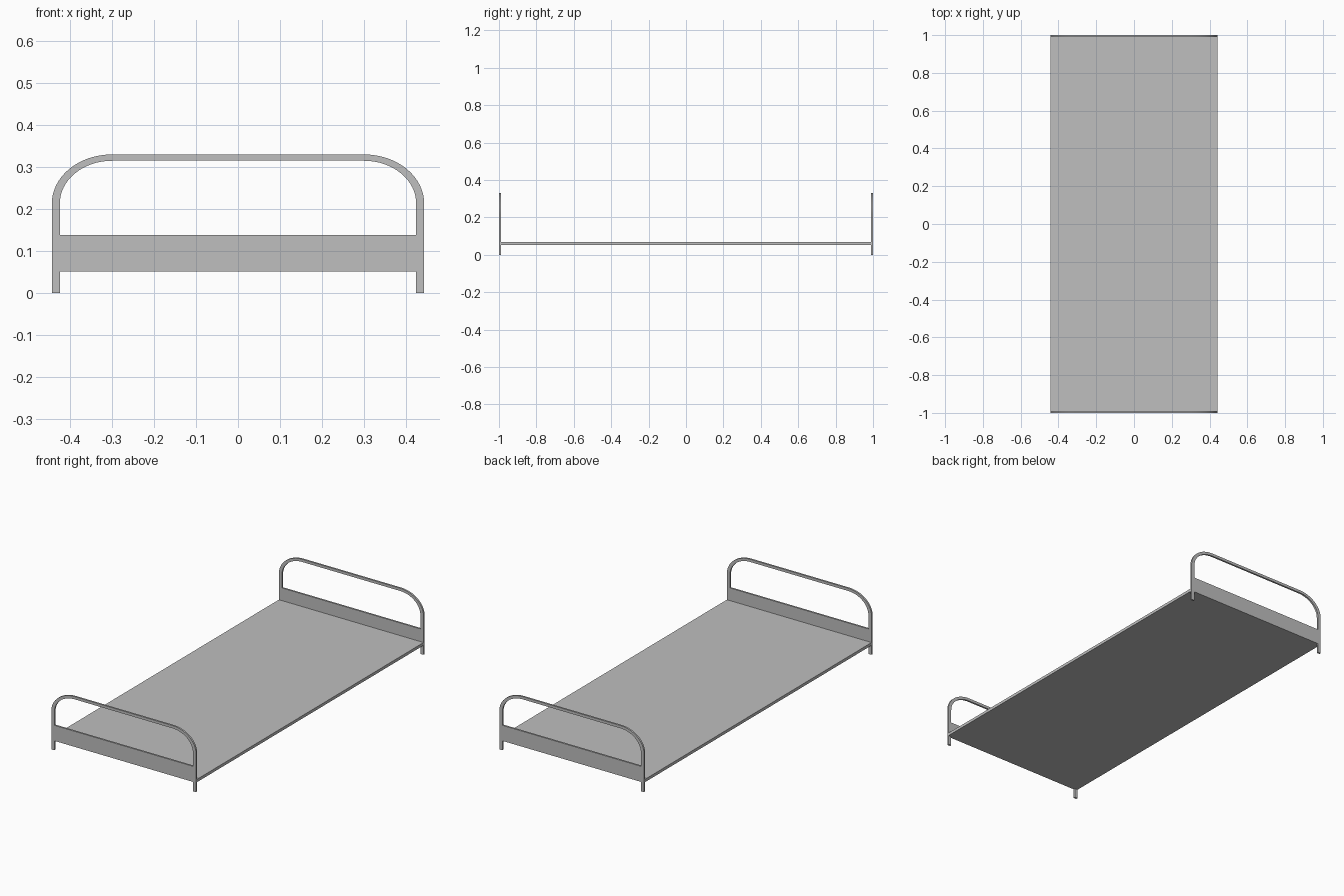
import bpy, bmesh, math
from mathutils import Vector

cube = bpy.data.objects.get("Cube")
if cube:
    bpy.data.objects.remove(cube)

HALF_W, HALF_L, DEPTH = 0.443, 1.0, 0.01
TOP, SHOULDER, CORNER_X = 0.33, 0.213, 0.30
POST, RAIL = 0.019, 0.015
PANEL_LOW, PANEL_HIGH = 0.052, 0.138
SLAB_TOP = 0.068
STEPS = 16

grey = bpy.data.materials.new("grey metal")
grey.use_nodes = True
color = (0.52, 0.52, 0.52, 1)
grey.diffuse_color = color
grey.node_tree.nodes["Principled BSDF"].inputs["Base Color"].default_value = color


def finish(bm, name):
    bmesh.ops.recalc_face_normals(bm, faces=bm.faces)
    mesh = bpy.data.meshes.new(name)
    bm.to_mesh(mesh)
    bm.free()
    mesh.materials.append(grey)
    obj = bpy.data.objects.new(name, mesh)
    bpy.context.collection.objects.link(obj)
    bpy.ops.object.select_all(action='DESELECT')
    obj.select_set(True)
    bpy.context.view_layer.objects.active = obj
    bpy.ops.object.shade_smooth_by_angle(angle=math.radians(30))
    return obj


def end_outline():
    """Outer and inner point pairs from the right foot over the arch to the left foot."""
    half = [((HALF_W, z), (HALF_W - POST, z)) for z in (0, PANEL_LOW, PANEL_HIGH)]
    for i in range(STEPS + 1):
        a = math.pi / 2 * i / STEPS
        pair = []
        for x, z in ((HALF_W, TOP), (HALF_W - POST, TOP - RAIL)):
            pair.append((CORNER_X + (x - CORNER_X) * math.cos(a),
                         SHOULDER + (z - SHOULDER) * math.sin(a)))
        half.append(tuple(pair))
    mirrored = [tuple((-x, z) for x, z in pair) for pair in reversed(half)]
    return half + mirrored


def bed_end(name, y):
    bm = bmesh.new()
    pairs = [[bm.verts.new((x, y, z)) for x, z in pair] for pair in end_outline()]
    # Legs and arched rail
    for (o1, i1), (o2, i2) in zip(pairs, pairs[1:]):
        bm.faces.new((o1, o2, i2, i1))
    # Panel between the posts
    bm.faces.new((pairs[1][1], pairs[2][1], pairs[-3][1], pairs[-2][1]))
    # Thickness
    result = bmesh.ops.extrude_face_region(bm, geom=bm.faces[:])
    moved = [v for v in result["geom"] if isinstance(v, bmesh.types.BMVert)]
    bmesh.ops.translate(bm, verts=moved, vec=Vector((0, DEPTH, 0)))
    return finish(bm, name)


# Arched ends
bed_end("footboard", -HALF_L)
bed_end("headboard", HALF_L - DEPTH)

# Flat base between the ends
bm = bmesh.new()
bmesh.ops.create_cube(bm, size=1)
bmesh.ops.scale(bm, verts=bm.verts, vec=(2 * HALF_W, 2 * (HALF_L - DEPTH), SLAB_TOP - PANEL_LOW))
bmesh.ops.translate(bm, verts=bm.verts, vec=(0, 0, (SLAB_TOP + PANEL_LOW) / 2))
finish(bm, "bed_base")
